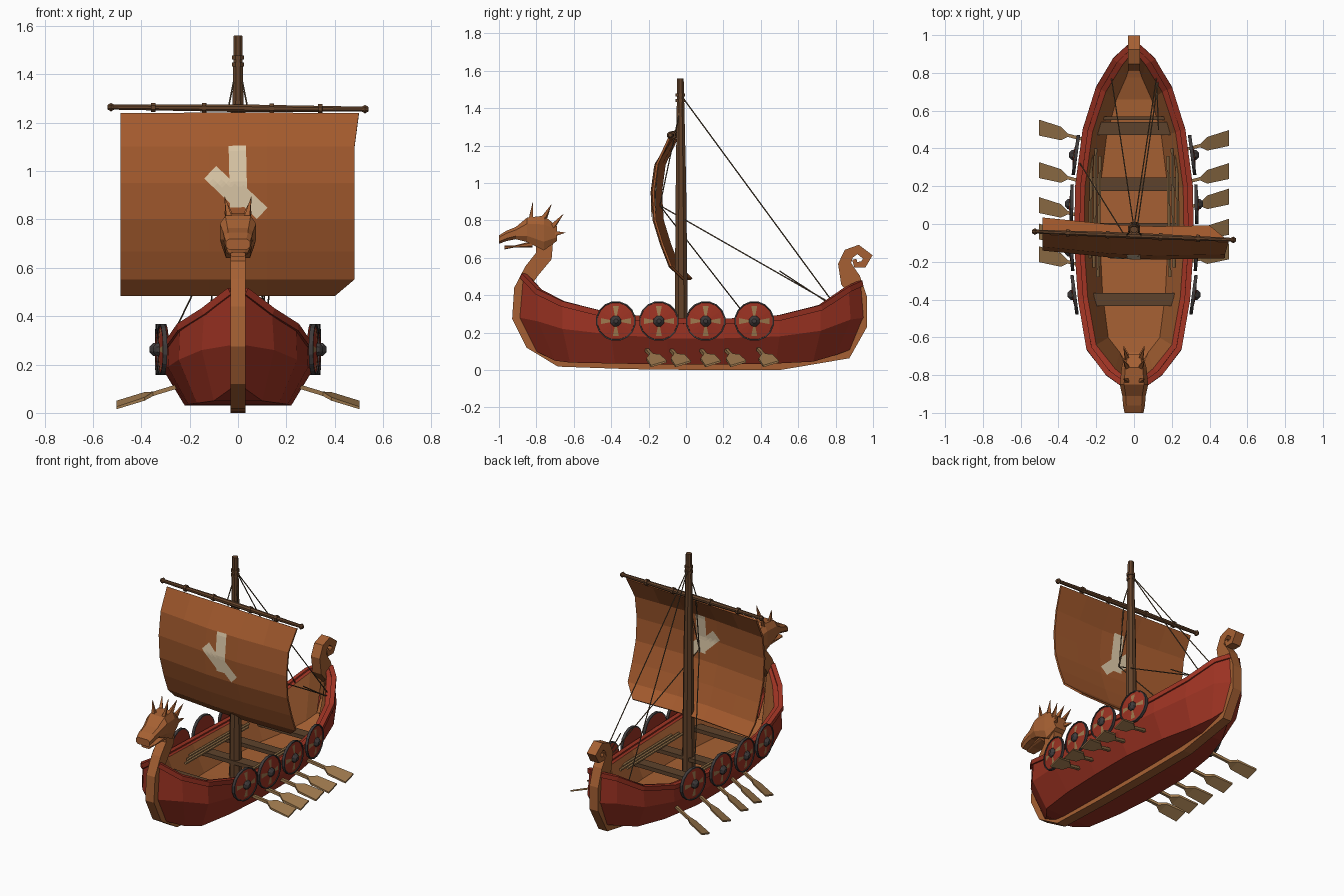
import bpy, bmesh, math
from mathutils import Vector

if "Cube" in bpy.data.objects:
    bpy.data.objects.remove(bpy.data.objects["Cube"])

def material(name, r, g, b):
    m = bpy.data.materials.new(name)
    m.diffuse_color = (r, g, b, 1)
    m.use_nodes = True
    m.node_tree.nodes["Principled BSDF"].inputs["Base Color"].default_value = m.diffuse_color
    return m

RED = material("red paint", .33, .032, .016)
BROWN = material("warm wood", .38, .118, .033)
CLOTH = material("sail cloth", .36, .10, .026)
DARK = material("dark wood", .125, .055, .023)
BENCH = material("bench wood", .11, .055, .025)
TAN = material("oar wood", .34, .19, .075)
IRON = material("dark iron", .05, .043, .043)
CREAM = material("cream mark", .72, .58, .39)
ROPE = material("rope", .125, .08, .042)

def finish(name, bm, *mats):
    bmesh.ops.recalc_face_normals(bm, faces=bm.faces)
    me = bpy.data.meshes.new(name)
    bm.to_mesh(me)
    bm.free()
    for m in mats:
        me.materials.append(m)
    ob = bpy.data.objects.new(name, me)
    bpy.context.collection.objects.link(ob)
    return ob

def loft(name, rings, mat):
    """Closed skin through rings of equal point count."""
    bm = bmesh.new()
    vs = [[bm.verts.new(p) for p in ring] for ring in rings]
    n = len(vs[0])
    for a, b in zip(vs, vs[1:]):
        for i in range(n):
            bm.faces.new((a[i], a[(i + 1) % n], b[(i + 1) % n], b[i]))
    bm.faces.new(vs[0])
    bm.faces.new(vs[-1])
    return finish(name, bm, mat)

def tube(name, pts, radii, sides, mat):
    pts = [Vector(p) for p in pts]
    if not isinstance(radii, (list, tuple)):
        radii = [radii] * len(pts)
    rings = []
    for i, p in enumerate(pts):
        t = (pts[min(i + 1, len(pts) - 1)] - pts[max(i - 1, 0)]).normalized()
        u = t.cross(Vector((0, 0, 1)) if abs(t.z) < .95 else Vector((1, 0, 0))).normalized()
        v = t.cross(u)
        ang = [2 * math.pi * (k + .5) / sides for k in range(sides)]
        rings.append([p + radii[i] * (math.cos(a) * u + math.sin(a) * v) for a in ang])
    return loft(name, rings, mat)

def box(name, c, size, mat):
    x, y, z = c
    a, b, h = (d / 2 for d in size)
    return loft(name, [[(x - a, y - b, k), (x + a, y - b, k), (x + a, y + b, k), (x - a, y + b, k)]
                       for k in (z - h, z + h)], mat)

# Hull stations: rim (y, half width, z), bilge (y, w, z), bottom (y, w, z)
stations = [
    (-.87, .03, .51, -.89, .03, .28, -.80, .03, .10),
    (-.79, .14, .425, -.79, .15, .26, -.70, .10, .05),
    (-.66, .24, .36, -.66, .245, .22, -.62, .17, .04),
    (-.40, .285, .295, -.40, .29, .19, -.38, .205, .035),
    (-.10, .305, .27, -.10, .305, .17, -.10, .22, .03),
    (.20, .30, .265, .20, .30, .17, .20, .22, .03),
    (.50, .26, .285, .50, .265, .18, .48, .18, .035),
    (.72, .19, .34, .72, .20, .21, .68, .12, .045),
    (.87, .10, .44, .88, .11, .27, .80, .06, .08),
    (.935, .03, .47, .95, .03, .28, .88, .03, .11)]
bm = bmesh.new()
rows = []
for yr, wr, zr, ym, wm, zm, yb, wb, zb in stations:
    fl = zb + .07
    pts = [(0, yb, zb), (wb, yb, zb), (wm, ym, zm), (wr, yr, zr),
           (max(wr - .04, .008), yr * .97, zr), (max(wb * .86 - .01, .008), yb * .97, fl), (0, yb * .97, fl)]
    rows.append([bm.verts.new(p) for p in pts])
for a, b in zip(rows, rows[1:]):
    for i in range(6):
        f = bm.faces.new((a[i], a[i + 1], b[i + 1], b[i]))
        f.material_index = 1 if i > 3 else 0
hull = finish("hull", bm, RED, BROWN)
hull.modifiers.new("mirror", 'MIRROR')
for s in (-1, 1):
    tube("gunwale", [(s * (st[1] - .003), st[0], st[2] - .006) for st in stations], .021, 4, RED)

# Keel with stem, dragon neck and curled stern: (y, z, half thickness)
keel = [(-.755, .70, .045), (-.76, .61, .045), (-.825, .53, .042), (-.885, .43, .035), (-.90, .28, .03),
        (-.83, .14, .03), (-.68, .04, .022), (-.3, .025, .02), (.1, .02, .02), (.5, .02, .02),
        (.86, .09, .03), (.94, .24, .03), (.935, .38, .035), (.88, .48, .055), (.848, .57, .035),
        (.87, .622, .03), (.92, .645, .025), (.972, .605, .027), (.948, .565, .02), (.908, .563, .016), (.9, .592, .012)]
rings = []
for i, (y, z, h) in enumerate(keel):
    a, b = keel[max(i - 1, 0)], keel[min(i + 1, len(keel) - 1)]
    t = Vector((0, b[0] - a[0], b[1] - a[1])).normalized()
    n = Vector((0, -t.z, t.y)) * h
    c = Vector((0, y, z))
    w = Vector((.032, 0, 0))
    rings.append([c + n - w, c + n + w, c - n + w, c - n - w])
loft("keel_and_stems", rings, BROWN)

# Dragon head
def head_ring(y, z0, z1, w):
    a, b = z0 + (z1 - z0) * .25, z0 + (z1 - z0) * .75
    return [(-w * .75, y, z0), (w * .75, y, z0), (w, y, a), (w, y, b),
            (w * .7, y, z1), (-w * .7, y, z1), (-w, y, b), (-w, y, a)]
loft("dragon_head", [head_ring(*r) for r in (
    (-.69, .69, .77, .045), (-.76, .64, .825, .066), (-.85, .685, .815, .075),
    (-.91, .70, .765, .062), (-.96, .69, .745, .058), (-1.0, .675, .72, .05))], BROWN)
loft("dragon_jaw", [head_ring(*r) for r in (
    (-.82, .655, .69, .05), (-.92, .655, .665, .04), (-.97, .645, .665, .03))], BROWN)
for s in (-1, 1):
    for y0, z0, y1, z1 in ((-.83, .80, -.82, .895), (-.76, .81, -.72, .885),
                           (-.715, .765, -.655, .835), (-.70, .73, -.645, .735)):
        tube("head_spike", [(s * .035, y0, z0), (s * .055, y1, z1)], [.018, .001], 4, BROWN)

# Benches and stowed poles
for y, w in ((.505, .215), (.21, .26), (-.03, .265), (-.40, .235)):
    box("bench", (0, y, .205), (2 * w, .07, .025), BENCH)
box("stern_bench_edge", (0, .56, .19), (.36, .02, .02), BENCH)
for s in (-1, 1):
    for k in range(3):
        tube("stowed_pole", [(s * (.19 + .022 * k), -.28 + .05 * k, .23), (s * (.18 + .022 * k), .36 + .04 * k, .23)],
             .009, 6, TAN)

# Oars with tilted blades
for s, ys in ((1, (-.205, -.075, .085, .22, .395)), (-1, (-.22, -.10, .04, .225, .45))):
    for y in ys:
        a, b = Vector((s * .20, y - .02, .125)), Vector((s * .502, y + .06, .033))
        rings = []
        for t, w, h in ((0, .009, .009), (.5, .009, .009), (.62, .036, .007), (1, .042, .005)):
            c = a.lerp(b, t)
            k = w * .3 if w > .01 else 0
            rings.append([c + Vector((0, -w, -h - k)), c + Vector((0, w, k - h)),
                          c + Vector((0, w, h + k)), c + Vector((0, -w, h - k))])
        loft("oar", rings, TAN)

# Round shields following the hull: painted wedges, thin iron rim and boss
def shield(s, x, y, z, slope, n=16):
    def at(r, k, dx):
        a = 2 * math.pi * (k - .5) / n
        return (s * (x + dx + slope * r * math.cos(a)), y + r * math.cos(a), z + r * math.sin(a))
    bm = bmesh.new()
    levels = [(.02, .014), (.082, .006), (.099, .004), (.1, .009), (.107, .009), (.107, -.009), (.1, -.009)]
    rings = [[bm.verts.new(at(r, k, dx)) for k in range(n)] for r, dx in levels]
    for j, (p, q) in enumerate(zip(rings, rings[1:])):
        for k in range(n):
            f = bm.faces.new((p[k], p[(k + 1) % n], q[(k + 1) % n], q[k]))
            f.material_index = 2 if j > 1 else 1 if j == 0 and k % 4 == 0 else 0
    bm.faces.new(rings[0])
    bm.faces.new(rings[-1])
    finish("shield", bm, RED, TAN, IRON)
    tube("shield_boss", [(s * (x + d), y, z) for d in (.005, .022, .036)], [.032, .028, .012], 8, IRON)

for s in (-1, 1):
    for y, x, slope in ((-.375, .315, .13), (-.145, .33, .05), (.105, .33, -.02), (.365, .308, -.13)):
        shield(s, x, y, .262, slope)

# Mast, yard and bands
tube("mast", [(0, -.025, .09), (0, -.027, 1.0), (0, -.03, 1.56)], [.04, .03, .019], 8, DARK)
for z in (1.44, 1.47):
    tube("mast_band", [(0, -.03, z - .008), (0, -.03, z + .008)], .027, 8, DARK)
def yard(x):
    return Vector((x, -.062 - .042 * x, 1.26 - .008 * x))
tube("yard", [yard(-.53), yard(0), yard(.53)], [.011, .017, .011], 8, DARK)
for x in (-.35, -.14, .14, .34):
    tube("yard_band", [yard(x - .009), yard(x + .009)], .021, 8, DARK)
for x in (-.525, .525):
    tube("yard_knob", [yard(x - .014), yard(x), yard(x + .014)], [.01, .019, .01], 8, DARK)

# Sail: billowed profile (z, y), swung slightly about the mast
profile = [(1.238, -.07), (1.1, -.135), (.95, -.155), (.8, -.145), (.67, -.105), (.555, -.06), (.487, .01)]
def sail_y(x, z):
    for (z0, y0), (z1, y1) in zip(profile, profile[1:]):
        if z >= z1:
            break
    billow = min(1, max(0, (.48 - abs(x)) / .36)) * min(1, (1.238 - z) / .138)
    return y0 + (y1 - y0) * (z - z0) / (z1 - z0) - .022 * billow - .042 * x
bm = bmesh.new()
grid = []
for i, (z, _) in enumerate(profile):
    xs = [-.485, -.3, -.12, .12, .3, .40 if i == 6 else .5 if i == 0 else .482]
    grid.append([bm.verts.new((x, sail_y(x, z), z)) for x in xs])
for a, b in zip(grid, grid[1:]):
    for i in range(5):
        bm.faces.new((a[i], a[i + 1], b[i + 1], b[i]))
sail = finish("sail", bm, CLOTH)
sol = sail.modifiers.new("thickness", 'SOLIDIFY')
sol.thickness, sol.offset = .012, 0

# Painted strokes on both faces of the sail
for side in (-.011, .011):
    for p, q, w in (((-.003, 1.105), (.003, .85), .036), ((-.115, .995), (.0, .885), .036),
                    ((.0, .92), (.1, .825), .032)):
        p, q = Vector(p), Vector(q)
        d = (q - p).normalized()
        n = Vector((-d.y, d.x))
        bm = bmesh.new()
        g = []
        for i in range(13):
            row = [p.lerp(q, i / 12) + n * w * k for k in (-1, -.33, .33, 1)]
            g.append([bm.verts.new((v.x, sail_y(v.x, v.y) + side, v.y)) for v in row])
        for a, b in zip(g, g[1:]):
            for k in range(3):
                bm.faces.new((a[k], a[k + 1], b[k + 1], b[k]))
        finish("sail_mark", bm, CREAM)

# Rigging
top, knot = (0, -.02, 1.46), (0, -.14, .88)
for a, b in ((top, (-.12, .78, .37)), (top, (.12, .78, .37)),
             ((.03, -.06, 1.26), knot), ((-.03, -.06, 1.26), knot), (knot, (.13, .77, .36)),
             (knot, (-.285, .32, .29)), (top, (.04, -.06, 1.26)), (top, (-.04, -.06, 1.26)),
             ((.13, .5, .53), (.12, .76, .36))):
    tube("rope", [a, b], .0035, 5, ROPE)
